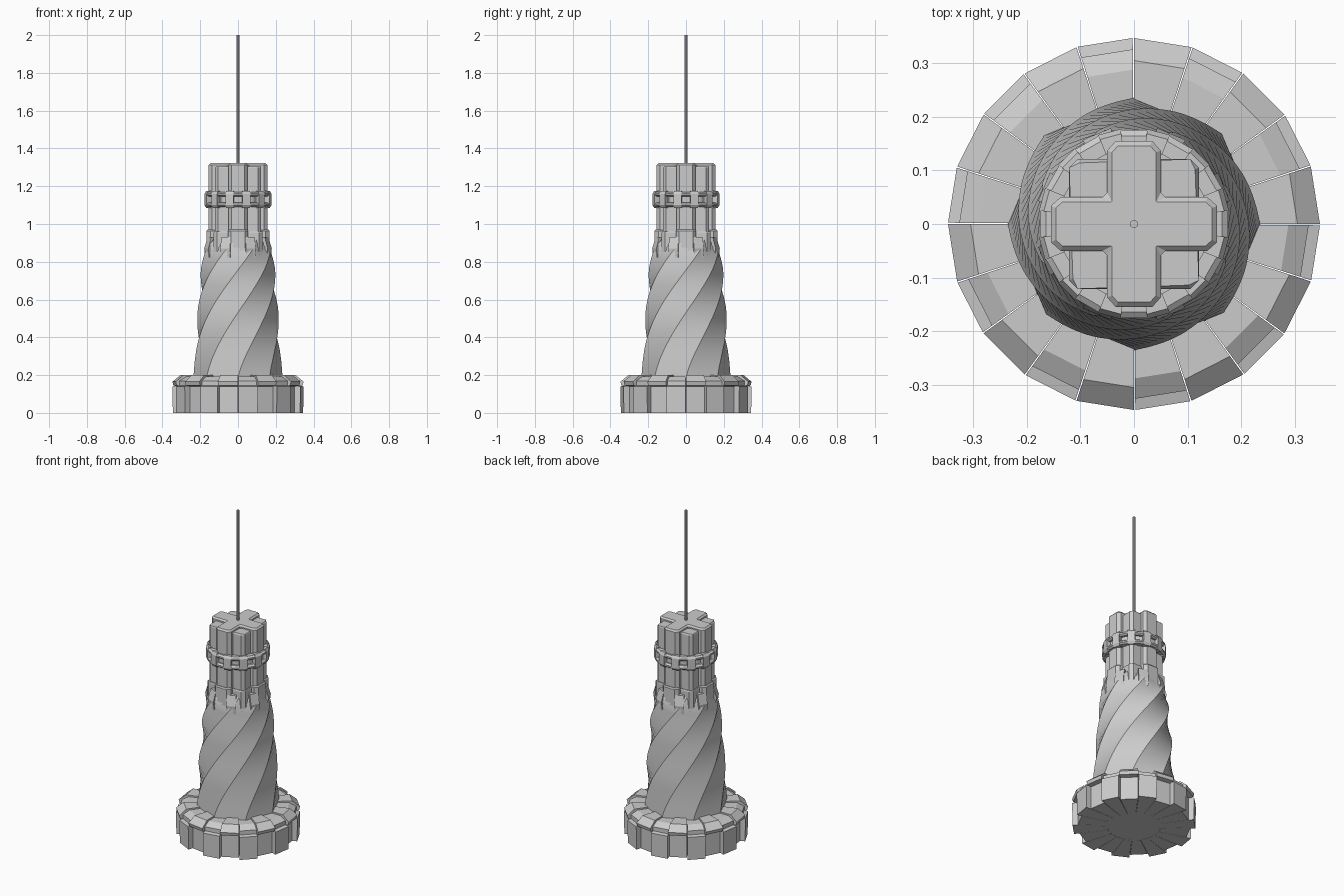
import bpy, bmesh
from math import sin, cos, radians, pi

if "Cube" in bpy.data.objects:
    bpy.data.objects.remove(bpy.data.objects["Cube"])


def make(name, verts, faces, bevel=0, smooth=False):
    me = bpy.data.meshes.new(name)
    me.from_pydata(verts, [], faces)
    bm = bmesh.new()
    bm.from_mesh(me)
    bmesh.ops.recalc_face_normals(bm, faces=bm.faces)
    bm.to_mesh(me)
    bm.free()
    ob = bpy.data.objects.new(name, me)
    bpy.context.collection.objects.link(ob)
    if bevel:
        m = ob.modifiers.new("bevel", 'BEVEL')
        m.width = bevel
        m.segments = 1
        m.limit_method = 'ANGLE'
        m.angle_limit = radians(50)
    if smooth:
        bpy.context.view_layer.objects.active = ob
        ob.select_set(True)
        bpy.ops.object.shade_smooth_by_angle(angle=radians(28))
        ob.select_set(False)
    return ob


def loft(name, rings, **kw):
    """Closed loops of equal length joined and capped."""
    n = len(rings[0])
    v = [p for r in rings for p in r]
    f = [(k*n+i, k*n+(i+1) % n, (k+1)*n+(i+1) % n, (k+1)*n+i)
         for k in range(len(rings)-1) for i in range(n)]
    f += [tuple(range(n)), tuple(range(len(v)-n, len(v)))]
    return make(name, v, f, **kw)


def ngon(r, z, n, rot=0.0):
    return [(r*cos(rot+2*pi*i/n), r*sin(rot+2*pi*i/n), z) for i in range(n)]


def sector(name, prof, a0, a1, **kw):
    """An (r, z) profile swept flat between two angles in degrees."""
    return loft(name, [[(r*cos(radians(a)), r*sin(radians(a)), z)
                        for r, z in prof] for a in (a0, a1)], **kw)


def rot4(pts):
    """Repeat 2D points in the four quadrants."""
    out = []
    for k in range(4):
        c, s = round(cos(k*pi/2)), round(sin(k*pi/2))
        out += [(x*c-y*s, x*s+y*c) for x, y in pts]
    return out


def prism(name, outline, z0, z1, scale=1.0, bevel=0):
    return loft(name, [[(x*scale, y*scale, z) for x, y in outline]
                       for z in (z0, z1)], bevel=bevel)


# Base: alternating overhung and stepped sectors
overhung = [(.15, 0), (.315, 0), (.315, .14), (.342, .145), (.347, .165),
            (.305, .2), (.15, .2)]
stepped = [(.15, 0), (.345, 0), (.347, .14), (.326, .145), (.326, .17),
           (.288, .192), (.15, .192)]
for i in range(10):
    a = i*36
    sector(f"base_overhang_{i}", overhung, a, a+18)
    sector(f"base_block_{i}", stepped, a+18.4, a+35.6)
loft("base_core", [ngon(.152, 0.001, 20), ngon(.152, .19, 20)])

# Twisted eight-sided shaft
keys = [(.18, .236), (.4, .224), (.6, .209), (.75, .197), (.85, .187),
        (.9, .172), (.95, .14)]


def radius(z):
    for (z0, r0), (z1, r1) in zip(keys, keys[1:]):
        if z <= z1:
            return r0+(r1-r0)*(z-z0)/(z1-z0)
    return keys[-1][1]


rings = []
for k in range(31):
    t = k/30
    z = .18+.77*t
    rings.append(ngon(radius(z), z, 8, radians(135)*t**1.4))
loft("twisted_shaft", rings, smooth=True)

# Fins at the top of the shaft
fin = [(.12, .8), (.178, .82), (.184, .87), (.166, .93), (.12, .93)]
for i in range(8):
    a = 22.5+45*i
    sector(f"fin_{i}", fin, a-9, a+9)

# Tower: a cross over a square with cut corners
cross = rot4([(.137, -.05), (.155, -.034), (.155, .034), (.137, .05), (.05, .05)])
square = rot4([(.121, -.105), (.121, .105), (.105, .121)])
prism("tower_cross", cross, .8, 1.322, bevel=.009)
prism("tower_corners", square, .8, 1.305, bevel=.007)
prism("collar_cross", cross, .79, .97, 1.07, bevel=.006)
prism("collar_corners", square, .79, .96, 1.07, bevel=.006)

# Windowed ring: two hoops with posts between
def hoop(z0, z1):
    prof = [(.14, z0), (.166, z0), (.177, z0+.008), (.177, z1-.008),
            (.166, z1), (.14, z1)]
    n, m = 24, len(prof)
    v = [(r*cos(radians(7.5+15*i)), r*sin(radians(7.5+15*i)), z)
         for i in range(n) for r, z in prof]
    f = [(i*m+j, i*m+(j+1) % m, ((i+1) % n)*m+(j+1) % m, ((i+1) % n)*m+j)
         for i in range(n) for j in range(m)]
    make("ring_hoop", v, f)


hoop(1.09, 1.115)
hoop(1.145, 1.17)
post = [(.14, 1.085), (.17, 1.085), (.179, 1.1), (.179, 1.16),
        (.17, 1.175), (.14, 1.175)]
for i in range(12):
    sector(f"ring_post_{i}", post, 30*i+8, 30*i+22)
loft("ring_back", [ngon(.152, 1.1, 24), ngon(.152, 1.16, 24)])

# Mast
loft("mast", [ngon(.0075, 1.3, 10), ngon(.0075, 2.0, 10)], smooth=True)
